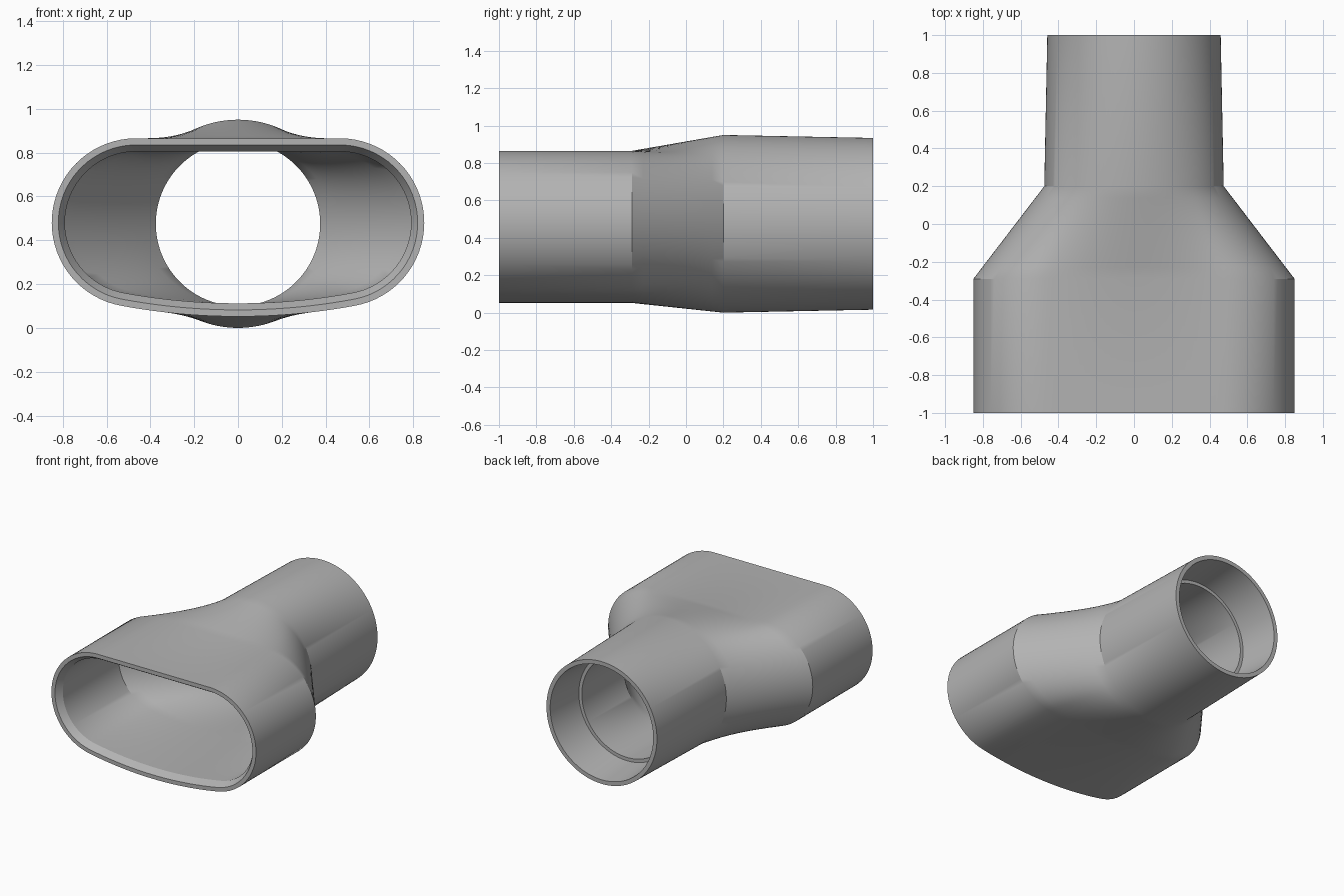
import bpy, bmesh
from math import pi, sin, cos, atan2

if "Cube" in bpy.data.objects:
    bpy.data.objects.remove(bpy.data.objects["Cube"])

N = 128              # points around each section
AXIS_Z = 0.475       # height of the round tube's axis
END_X, END_Z, END_R = 0.465, 0.48, 0.385   # rounded ends of the wide mouth
BELLY_Z = 0.052      # lowest point of the bowed underside
# radius and half angle of the bowed underside, tangent to the rounded ends
DROP = END_Z - BELLY_Z
BOW_R = (END_X**2 + DROP**2 - END_R**2) / (2 * (DROP - END_R))
BOW = atan2(END_X, BELLY_Z + BOW_R - END_Z)


def oval(inset):
    """Flat-topped oval with a bowed underside, evenly spaced along its length."""
    r, big = END_R - inset, BOW_R - inset
    side = r * (pi - BOW)
    half = END_X + side + big * BOW

    def half_point(s):
        if s < END_X:
            return s, END_Z + r
        if s < END_X + side:
            a = (s - END_X) / r
            return END_X + r * sin(a), END_Z + r * cos(a)
        a = (half - s) / big
        return big * sin(a), BELLY_Z + BOW_R - big * cos(a)

    points = []
    for i in range(N):
        t = 2 * i / N
        x, z = half_point(half * min(t, 2 - t))
        points.append((x if t <= 1 else -x, z))
    return points


def circle(r):
    return [(r * sin(2 * pi * i / N), AXIS_Z + r * cos(2 * pi * i / N)) for i in range(N)]


def blend(a, b, t):
    return [(p[0] + (q[0] - p[0]) * t, p[1] + (q[1] - p[1]) * t) for p, q in zip(a, b)]


def transition(y0, a, y1, b, steps=8):
    """Straight loft from section a to section b."""
    return [(y0 + (y1 - y0) * k / steps, blend(a, b, k / steps)) for k in range(steps + 1)]


# Outside from wide mouth to round end, then back through the bore
sections = [(-1, oval(0))]
sections += transition(-0.29, oval(0), 0.2, circle(0.475))
sections += [(1, circle(0.459)), (1, circle(0.428)),          # round rim
             (0.7, circle(0.4)), (0.7, circle(0.375))]        # socket and stop ledge
sections += transition(0.2, circle(0.375), -0.29, oval(0.06))
sections += [(-0.95, oval(0.06)), (-1, oval(0.03))]           # bevelled wide mouth

bm = bmesh.new()
rings = [[bm.verts.new((x, y, z)) for x, z in pts] for y, pts in sections]
for a, b in zip(rings, rings[1:] + rings[:1]):
    for i in range(N):
        j = (i + 1) % N
        bm.faces.new((a[i], a[j], b[j], b[i]))
bmesh.ops.recalc_face_normals(bm, faces=bm.faces)
mesh = bpy.data.meshes.new("hose_adapter")
bm.to_mesh(mesh)
bm.free()

# Plain grey plastic
grey = bpy.data.materials.new("grey_plastic")
grey.use_nodes = True
colour = (0.45, 0.45, 0.45, 1)
grey.diffuse_color = colour
grey.node_tree.nodes["Principled BSDF"].inputs["Base Color"].default_value = colour
mesh.materials.append(grey)

adapter = bpy.data.objects.new("hose_adapter", mesh)
bpy.context.collection.objects.link(adapter)
bpy.ops.object.select_all(action="DESELECT")
adapter.select_set(True)
bpy.context.view_layer.objects.active = adapter
bpy.ops.object.shade_smooth_by_angle(angle=pi / 6)
